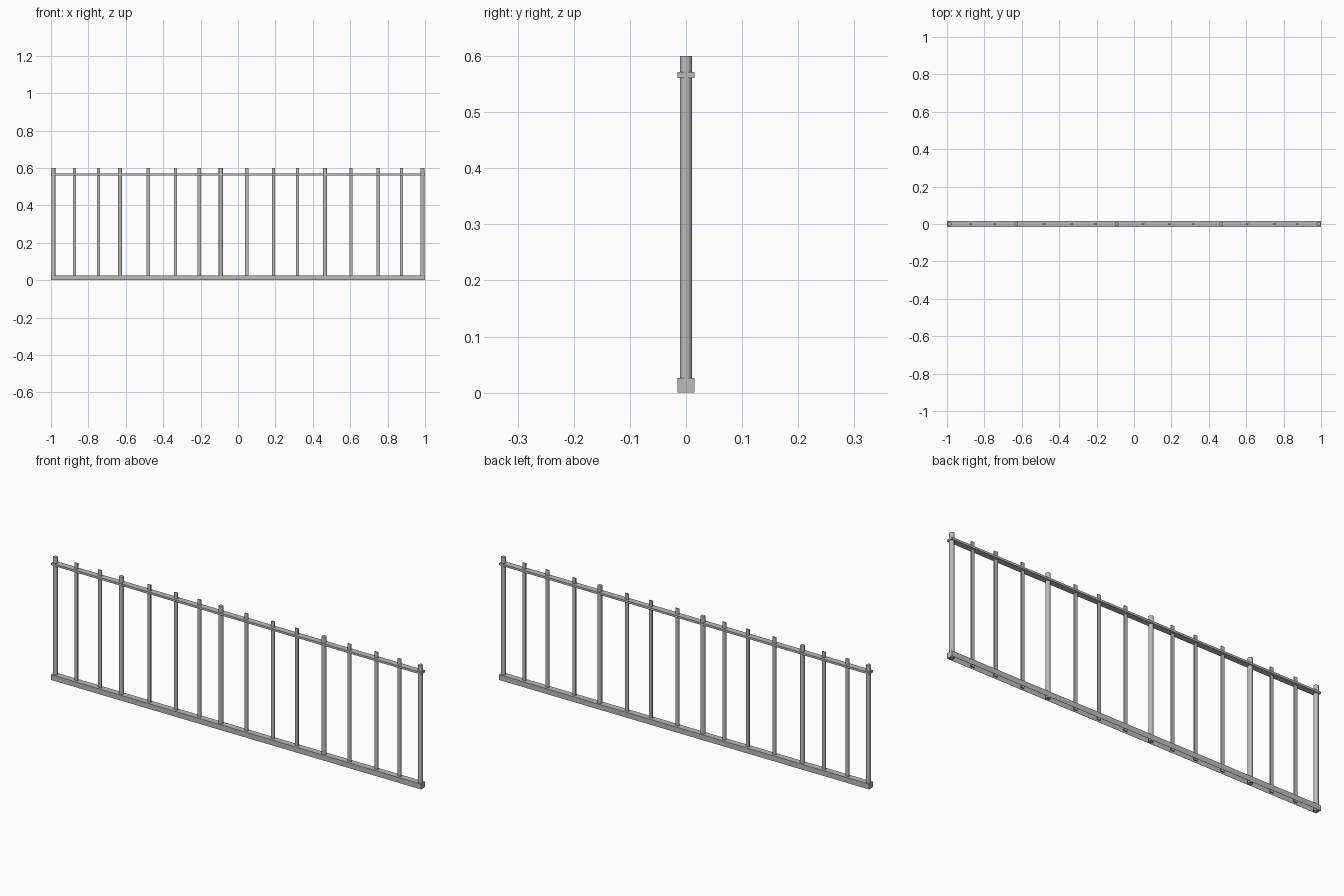
import bpy
import bmesh

if "Cube" in bpy.data.objects:
    bpy.data.objects.remove(bpy.data.objects["Cube"], do_unlink=True)

steel = bpy.data.materials.new("grey_steel")
steel.use_nodes = True
grey = (0.5, 0.5, 0.5, 1)
steel.diffuse_color = grey
steel.node_tree.nodes["Principled BSDF"].inputs["Base Color"].default_value = grey

HEIGHT = 0.6


def box(name, x, width, depth, bottom, top):
    bpy.ops.mesh.primitive_cube_add(size=1, location=(x, 0, (bottom + top) / 2))
    ob = bpy.context.object
    ob.name = name
    ob.scale = (width, depth, top - bottom)
    bpy.ops.object.transform_apply(location=False, rotation=False, scale=True)
    ob.data.materials.append(steel)
    return ob


# Base rail: a channel, open underneath
base = box("base_rail", 0, 2, 0.03, 0, 0.026)
bm = bmesh.new()
bm.from_mesh(base.data)
under = [f for f in bm.faces if f.normal.z < -0.9]
bmesh.ops.delete(bm, geom=under, context="FACES_ONLY")
bm.to_mesh(base.data)
bm.free()
wall = base.modifiers.new("wall", "SOLIDIFY")
wall.thickness = 0.001
wall.offset = -1

# Flat top rail
box("top_rail", 0, 2, 0.03, 0.561, 0.571)

# Round posts
for x in (-0.987, -0.63, -0.092, 0.466, 0.987):
    bpy.ops.mesh.primitive_cylinder_add(vertices=16, radius=0.011, depth=HEIGHT,
                                        location=(x, 0, HEIGHT / 2))
    post = bpy.context.object
    post.name = "round_post"
    post.data.materials.append(steel)
    bpy.ops.object.shade_smooth_by_angle()

# Flat bars between the posts
for x in (-0.874, -0.746, -0.479, -0.334, -0.208, 0.046,
          0.19, 0.318, 0.604, 0.749, 0.874):
    box("flat_bar", x, 0.018, 0.005, 0, HEIGHT)
